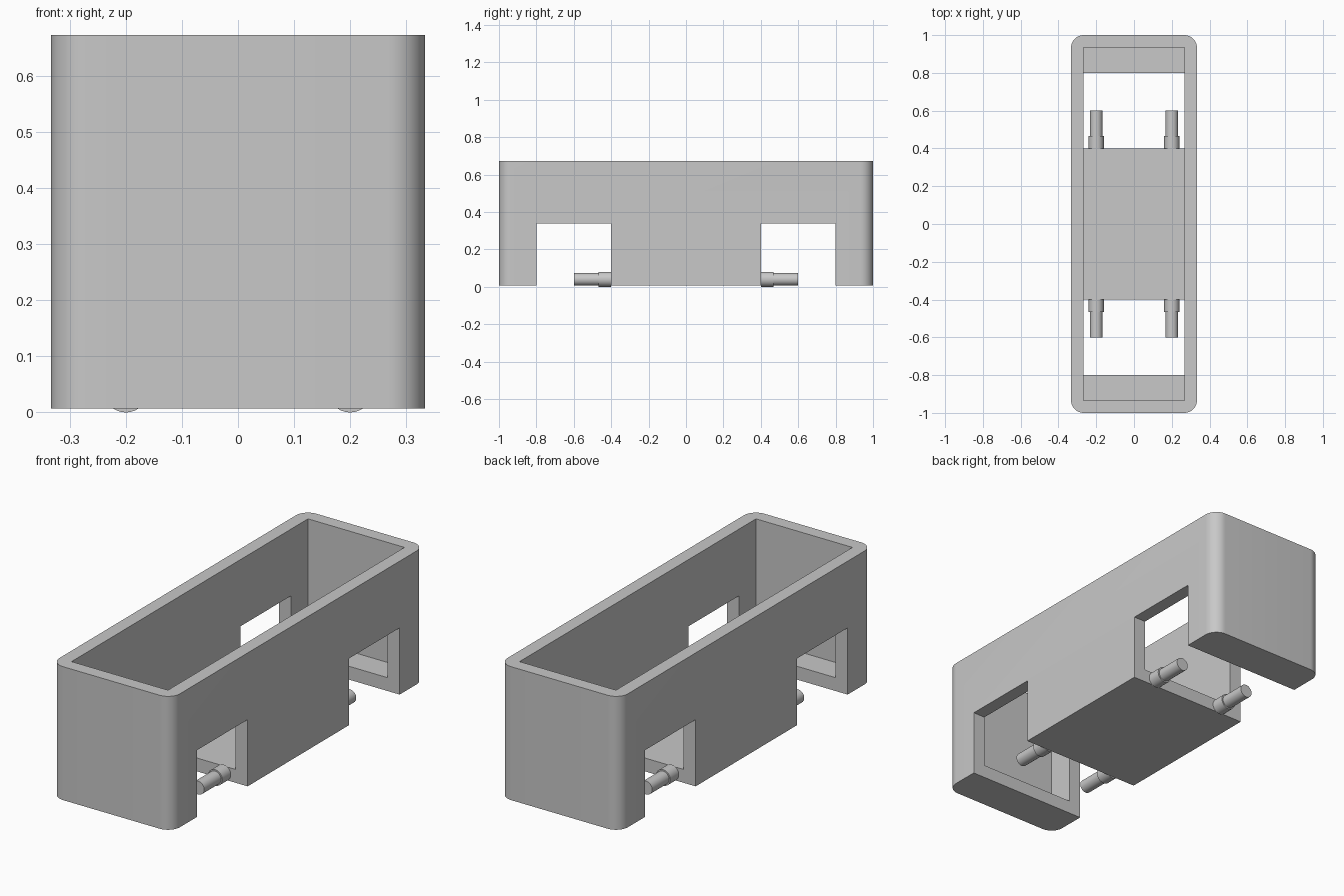
import bpy
import bmesh
import math

cube = bpy.data.objects.get("Cube")
if cube:
    bpy.data.objects.remove(cube, do_unlink=True)

WALL = 0.0667
BOTTOM, TOP = 0.0067, 0.6733
HALF_X, HALF_Y = 0.3333, 1.0
PEG_Z = 0.04

grey = bpy.data.materials.new("plain grey")
grey.use_nodes = True
colour = (0.58, 0.58, 0.58, 1)
grey.diffuse_color = colour
grey.node_tree.nodes["Principled BSDF"].inputs["Base Color"].default_value = colour


def add_object(name, bm):
    mesh = bpy.data.meshes.new(name)
    bmesh.ops.recalc_face_normals(bm, faces=bm.faces)
    bm.to_mesh(mesh)
    bm.free()
    mesh.materials.append(grey)
    obj = bpy.data.objects.new(name, mesh)
    bpy.context.collection.objects.link(obj)
    return obj


def box(name, low, high, corner=0):
    """Box between two corners, with optional rounded upright edges."""
    bm = bmesh.new()
    bmesh.ops.create_cube(bm, size=1)
    for v in bm.verts:
        v.co = [(a + b) / 2 + c * (b - a) for a, b, c in zip(low, high, v.co)]
    if corner:
        upright = [e for e in bm.edges
                   if abs(e.verts[0].co.z - e.verts[1].co.z) > 0.1]
        bmesh.ops.bevel(bm, geom=upright, offset=corner, segments=12,
                        profile=0.5, affect='EDGES')
    return add_object(name, bm)


def activate(obj):
    bpy.ops.object.select_all(action='DESELECT')
    obj.select_set(True)
    bpy.context.view_layer.objects.active = obj


def smooth(obj):
    activate(obj)
    bpy.ops.object.shade_smooth_by_angle(angle=math.radians(30))


def cut(obj, cutter):
    mod = obj.modifiers.new("cut", 'BOOLEAN')
    mod.operation = 'DIFFERENCE'
    mod.solver = 'EXACT'
    mod.object = cutter
    activate(obj)
    bpy.ops.object.modifier_apply(modifier=mod.name)
    bpy.data.objects.remove(cutter, do_unlink=True)


# Open tray with rounded outer corners and a square-cornered cavity
tray = box("tray_body", (-HALF_X, -HALF_Y, BOTTOM), (HALF_X, HALF_Y, TOP), WALL)
cut(tray, box("cavity_cutter",
              (WALL - HALF_X, WALL - HALF_Y, BOTTOM + WALL),
              (HALF_X - WALL, HALF_Y - WALL, 1)))

# Two notches through both side walls and the floor
for near, far in ((-0.8, -0.4), (0.4, 0.8)):
    cut(tray, box("notch_cutter", (-1, near, -1), (1, far, 0.34)))
smooth(tray)


# Stepped round pegs on both ends of the middle floor
def peg(name, x, side):
    bm = bmesh.new()
    profile = [(0, 0.4), (0.04, 0.4), (0.04, 0.4667),
               (0.0333, 0.4667), (0.0333, 0.6), (0, 0.6)]
    verts = [bm.verts.new((x + r, side * y, PEG_Z)) for r, y in profile]
    edges = [bm.edges.new(pair) for pair in zip(verts, verts[1:])]
    bmesh.ops.spin(bm, geom=verts + edges, cent=(x, 0, PEG_Z), axis=(0, 1, 0),
                   angle=math.tau, steps=32, use_duplicate=False)
    bmesh.ops.remove_doubles(bm, verts=bm.verts, dist=0.0001)
    smooth(add_object(name, bm))


for end, side in (("front", -1), ("back", 1)):
    for hand, x in (("left", 0.2), ("right", -0.2)):
        peg(f"{end}_{hand}_peg", x, side)
